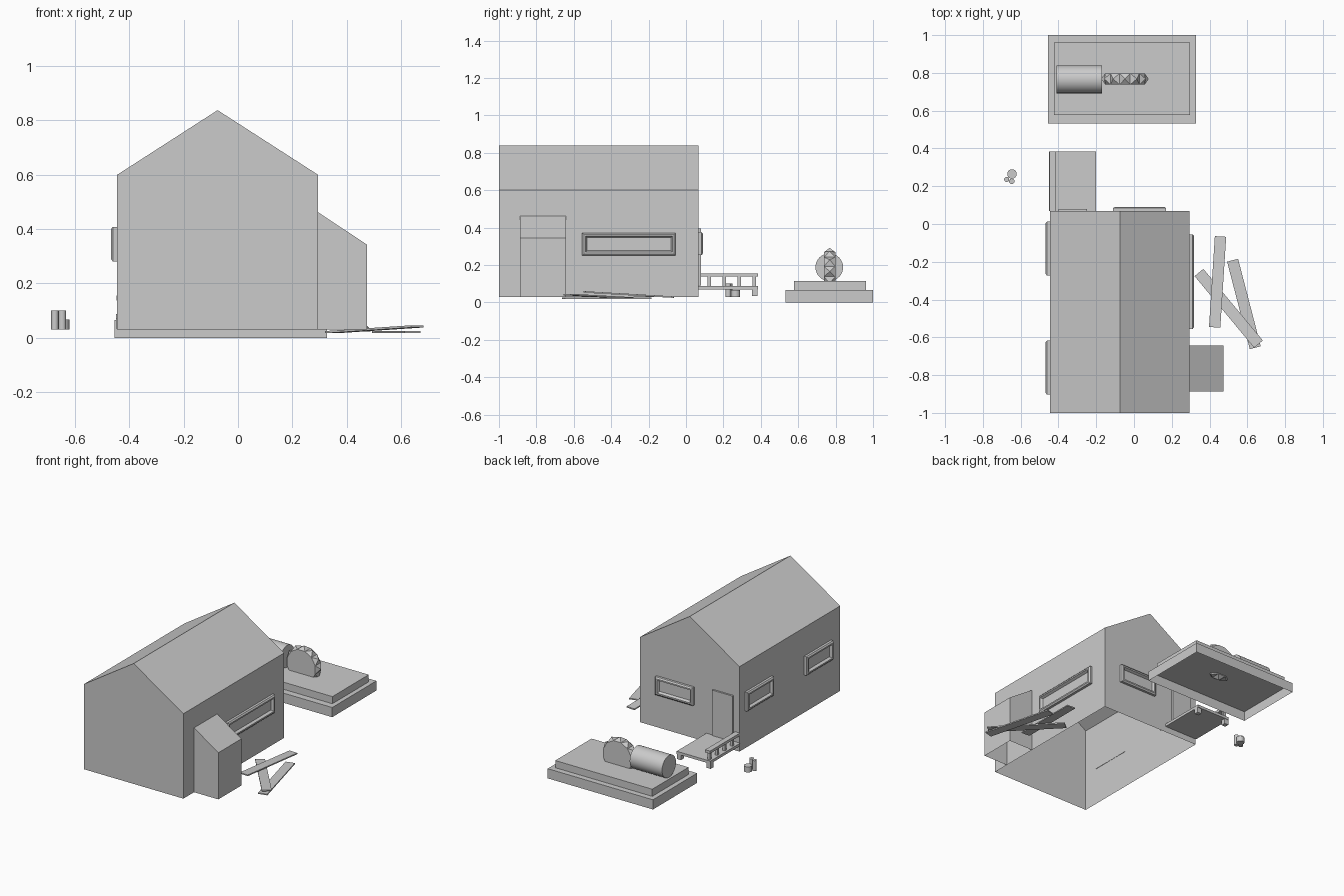
import bpy, bmesh
from math import pi, sin, cos
from mathutils import Vector, Matrix

if "Cube" in bpy.data.objects:
    bpy.data.objects.remove(bpy.data.objects["Cube"])


def mesh(name, verts, faces):
    me = bpy.data.meshes.new(name)
    me.from_pydata([tuple(v) for v in verts], [], faces)
    bm = bmesh.new()
    bm.from_mesh(me)
    bmesh.ops.recalc_face_normals(bm, faces=bm.faces)
    bm.to_mesh(me)
    bm.free()
    ob = bpy.data.objects.new(name, me)
    bpy.context.collection.objects.link(ob)
    return ob


def prism(name, profile, y0, y1, open_edges=()):
    """Extrude an (x, z) profile along y; listed edges get no side face."""
    n = len(profile)
    verts = [(x, y, z) for y in (y0, y1) for x, z in profile]
    faces = [list(range(n)), list(range(n, 2 * n))]
    faces += [[i, (i + 1) % n, n + (i + 1) % n, n + i]
              for i in range(n) if i not in open_edges]
    return mesh(name, verts, faces)


def box(name, x0, x1, y0, y1, z0, z1, open_bottom=False):
    profile = [(x0, z0), (x1, z0), (x1, z1), (x0, z1)]
    return prism(name, profile, y0, y1, (0,) if open_bottom else ())


def cylinder(name, radius, depth, centre, axis='Z', sides=32):
    rot = Matrix.Rotation(pi / 2, 4, 'Y') if axis == 'X' else Matrix()
    bm = bmesh.new()
    bmesh.ops.create_cone(bm, cap_ends=True, segments=sides, radius1=radius, radius2=radius,
                          depth=depth, matrix=Matrix.Translation(centre) @ rot)
    me = bpy.data.meshes.new(name)
    bm.to_mesh(me)
    bm.free()
    ob = bpy.data.objects.new(name, me)
    bpy.context.collection.objects.link(ob)
    bpy.ops.object.select_all(action='DESELECT')
    ob.select_set(True)
    bpy.context.view_layer.objects.active = ob
    bpy.ops.object.shade_smooth_by_angle()
    return ob


def window(name, centre, across, out, width, height):
    """Framed window: bevelled rim with a recessed pane, as rectangular loops."""
    c, u, n, v = Vector(centre), Vector(across), Vector(out), Vector((0, 0, 1))
    loops = [(0, -0.002), (0, 0.016), (0.009, 0.023), (0.018, 0.023), (0.026, 0.006)]
    verts = []
    for inset, depth in loops:
        for a, b in ((-1, -1), (1, -1), (1, 1), (-1, 1)):
            verts.append(c + u * a * (width / 2 - inset) + v * b * (height / 2 - inset) + n * depth)
    faces = [[0, 1, 2, 3]]
    for k in range(len(loops) - 1):
        faces += [[4 * k + i, 4 * k + (i + 1) % 4, 4 * k + 4 + (i + 1) % 4, 4 * k + 4 + i]
                  for i in range(4)]
    faces.append([len(verts) - 4 + i for i in range(4)])
    return mesh(name, verts, faces)


def plank(name, start, end, width=0.06, thick=0.008):
    a, b = Vector(start), Vector(end)
    d = (b - a).normalized()
    side = d.cross(Vector((0, 0, 1))).normalized() * width / 2
    up = Vector((0, 0, thick / 2))
    verts = [p + s * side + t * up for p in (a, b) for s, t in ((-1, -1), (1, -1), (1, 1), (-1, 1))]
    faces = [[0, 1, 2, 3], [4, 5, 6, 7]] + [[i, (i + 1) % 4, 4 + (i + 1) % 4, 4 + i] for i in range(4)]
    return mesh(name, verts, faces)


# House shell and lean-to, both open underneath
prism("house_shell", [(-0.445, 0.03), (0.295, 0.03), (0.295, 0.6), (-0.075, 0.838), (-0.445, 0.6)],
      -1.0, 0.068, (0,))
prism("lean_to", [(0.295, 0.03), (0.475, 0.03), (0.475, 0.343), (0.295, 0.462)],
      -0.887, -0.642, (0, 3))

# Windows and door
window("right_window", (0.295, -0.305, 0.311), (0, 1, 0), (1, 0, 0), 0.5, 0.122)
window("back_window", (0.03, 0.068, 0.314), (1, 0, 0), (0, 1, 0), 0.28, 0.122)
for tag, y in (("near", -0.76), ("far", -0.13)):
    window(f"left_window_{tag}", (-0.445, y, 0.345), (0, 1, 0), (-1, 0, 0), 0.285, 0.127)
box("door", -0.4, -0.25, 0.066, 0.08, 0.09, 0.395)

# Porch deck with legs and a hand rail
box("porch_deck", -0.45, -0.2, 0.068, 0.385, 0.07, 0.088)
for tag, x in (("left", -0.45), ("right", -0.23)):
    box(f"porch_leg_{tag}", x, x + 0.03, 0.352, 0.382, 0.035, 0.07)
box("porch_rail", -0.448, -0.412, 0.068, 0.385, 0.137, 0.155)
for i, y in enumerate((0.115, 0.195, 0.275, 0.355)):
    box(f"rail_post_{i}", -0.438, -0.42, y, y + 0.018, 0.088, 0.137)

# Stumps beside the porch
cylinder("stump_short", 0.025, 0.037, (-0.646, 0.265, 0.0485), sides=24)
cylinder("stump_tall_a", 0.0135, 0.07, (-0.674, 0.236, 0.065), sides=24)
cylinder("stump_tall_b", 0.0145, 0.07, (-0.647, 0.226, 0.065), sides=24)

# Loose planks
plank("plank_leaning", (0.427, -0.547, 0.056), (0.458, -0.066, 0.028))
plank("plank_crossing", (0.344, -0.257, 0.021), (0.659, -0.636, 0.042))
plank("plank_flat", (0.522, -0.192, 0.022), (0.642, -0.655, 0.022))

# Two-step platform, open underneath
box("platform_base", -0.455, 0.327, 0.532, 1.0, 0.0, 0.065, True)
box("platform_step", -0.423, 0.297, 0.577, 0.962, 0.065, 0.113, True)

# Motor drum and toothed wheel
cylinder("motor", 0.074, 0.24, (-0.29, 0.766, 0.188), 'X')
N, R, TIP, Y, HALF = 12, 0.108, 0.126, 0.768, 0.03
CX, CZ = -0.048, 0.165


def polar(k, r, y):
    a = 2 * pi * k / N
    return (CX + r * cos(a), y, CZ + r * sin(a))


verts = [polar(k + 0.5, R, Y + s * HALF) for s in (-1, 1) for k in range(N)]
verts += [polar(k + 1, TIP, Y) for k in range(N)]
faces = [list(range(N)), list(range(N, 2 * N))]
for k in range(N):
    j = (k + 1) % N
    ring = [k, j, N + j, N + k]
    faces += [[ring[i], ring[(i + 1) % 4], 2 * N + k] for i in range(4)]
mesh("toothed_wheel", verts, faces)
